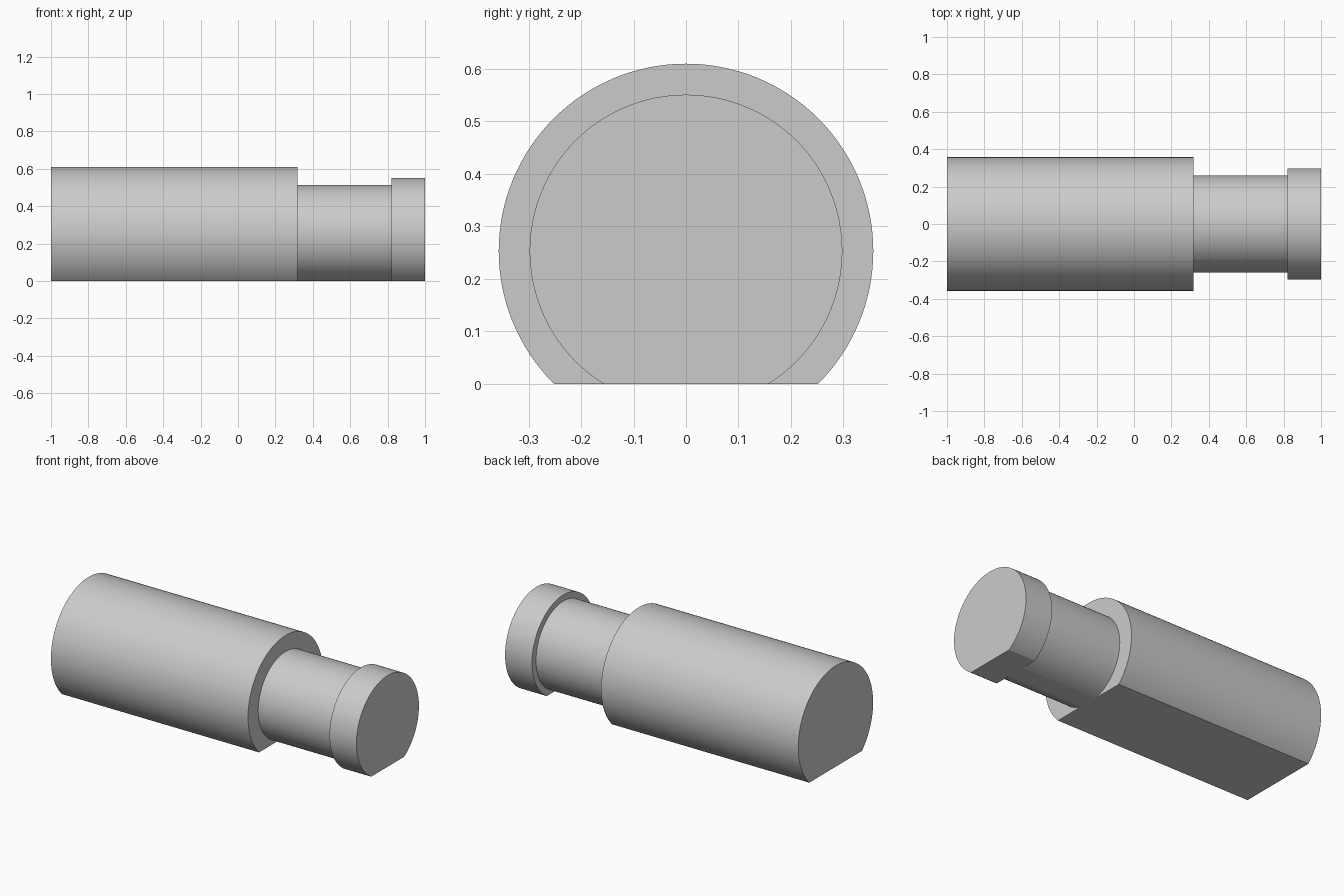
import bpy
import bmesh
import math
from mathutils import Vector

cube = bpy.data.objects.get("Cube")
if cube:
    bpy.data.objects.remove(cube, do_unlink=True)

AXIS_Z = 0.253
SEGMENTS = 128

grey = bpy.data.materials.new("plain grey")
grey.use_nodes = True
colour = (0.6, 0.6, 0.6, 1)
grey.diffuse_color = colour
grey.node_tree.nodes["Principled BSDF"].inputs["Base Color"].default_value = colour

# Stepped outline (x, radius): body, neck, end collar
profile = [(-1, 0.357), (0.317, 0.357), (0.317, 0.26),
           (0.82, 0.26), (0.82, 0.298), (1, 0.298)]

bm = bmesh.new()
rings = []
for x, radius in profile:
    angles = [math.tau * i / SEGMENTS for i in range(SEGMENTS)]
    rings.append([bm.verts.new((x, radius * math.sin(a), AXIS_Z + radius * math.cos(a)))
                  for a in angles])
for a, b in zip(rings, rings[1:]):
    for i in range(SEGMENTS):
        j = (i + 1) % SEGMENTS
        bm.faces.new((a[i], a[j], b[j], b[i]))
bm.faces.new(rings[0])
bm.faces.new(rings[-1])

# Flat underside
cut = bmesh.ops.bisect_plane(bm, geom=bm.verts[:] + bm.edges[:] + bm.faces[:],
                             plane_co=Vector((0, 0, 0)), plane_no=Vector((0, 0, -1)),
                             clear_outer=True)
rim = [e for e in cut["geom_cut"] if isinstance(e, bmesh.types.BMEdge)]
bmesh.ops.holes_fill(bm, edges=rim, sides=0)
bmesh.ops.recalc_face_normals(bm, faces=bm.faces[:])

mesh = bpy.data.meshes.new("stepped_shaft")
bm.to_mesh(mesh)
bm.free()
mesh.materials.append(grey)
shaft = bpy.data.objects.new("stepped_shaft", mesh)
bpy.context.collection.objects.link(shaft)

# Smooth round sides, crisp steps and flats
bpy.ops.object.select_all(action="DESELECT")
shaft.select_set(True)
bpy.context.view_layer.objects.active = shaft
bpy.ops.object.shade_smooth_by_angle(angle=math.radians(8))
